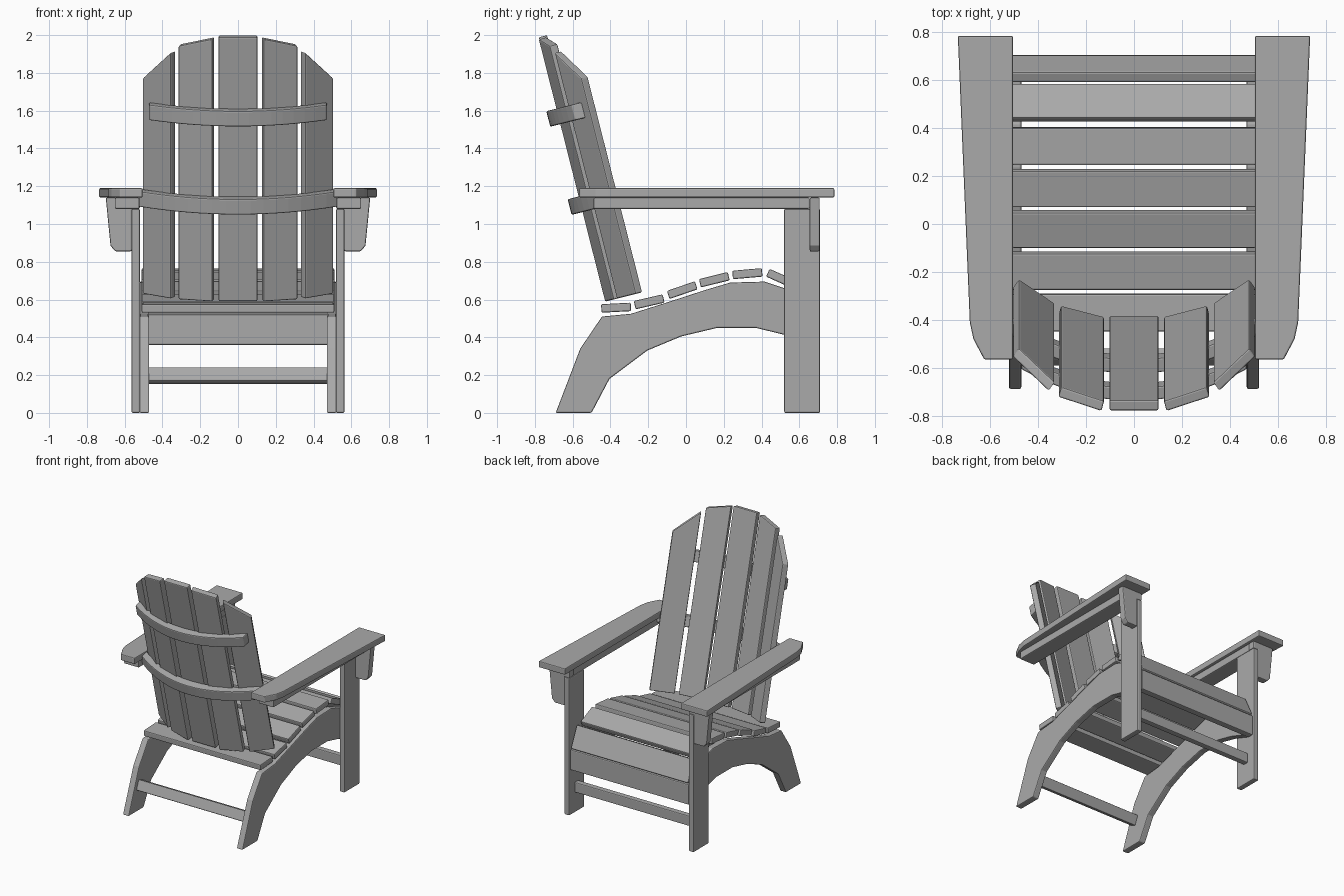
import bpy, bmesh
from math import radians, sin, cos
from mathutils import Matrix, Vector

if "Cube" in bpy.data.objects:
    bpy.data.objects.remove(bpy.data.objects["Cube"], do_unlink=True)

grey = bpy.data.materials.new("painted_grey")
grey.use_nodes = True
COLOUR = (0.4, 0.4, 0.4, 1)
grey.diffuse_color = COLOUR
grey.node_tree.nodes["Principled BSDF"].inputs["Base Color"].default_value = COLOUR


def prism(name, outline, offset, matrix=None, mirror=False):
    """Extrude an outline of 3D points by an offset, round its edges."""
    bm = bmesh.new()
    face = bm.faces.new([bm.verts.new(p) for p in outline])
    new = bmesh.ops.extrude_face_region(bm, geom=[face])["geom"]
    verts = [v for v in new if isinstance(v, bmesh.types.BMVert)]
    bmesh.ops.translate(bm, verts=verts, vec=Vector(offset))
    if matrix:
        bm.transform(matrix)
    bmesh.ops.recalc_face_normals(bm, faces=bm.faces)
    mesh = bpy.data.meshes.new(name)
    bm.to_mesh(mesh)
    bm.free()
    mesh.materials.append(grey)
    obj = bpy.data.objects.new(name, mesh)
    bpy.context.collection.objects.link(obj)
    bevel = obj.modifiers.new("rounded_edges", 'BEVEL')
    bevel.width = 0.007
    bevel.segments = 2
    bevel.limit_method = 'ANGLE'
    bevel.angle_limit = radians(35)
    if mirror:
        obj.modifiers.new("other_side", 'MIRROR').use_mirror_merge = False
    return obj


def side_profile(name, x0, x1, points, **kw):
    return prism(name, [(x0, y, z) for y, z in points], (x1 - x0, 0, 0), **kw)


def box(name, x, y, z, **kw):
    corners = [(y[0], z[0]), (y[1], z[0]), (y[1], z[1]), (y[0], z[1])]
    return side_profile(name, x[0], x[1], corners, **kw)


def cross_board(name, half, y, z, depth, height, tilt):
    """Board across the chair, centred on (y, z) and turned about x."""
    m = Matrix.Translation((0, y, z)) @ Matrix.Rotation(radians(tilt), 4, 'X')
    box(name, (-half, half), (-depth / 2, depth / 2), (-height / 2, height / 2), matrix=m)


# Legs and curved side rails
box("front_leg", (0.52, 0.563), (0.52, 0.71), (0, 1.08), mirror=True)
side_profile("side_rail_and_back_leg", 0.47, 0.522, [
    (-0.69, 0), (-0.56, 0.34), (-0.445, 0.51), (-0.29, 0.525), (-0.1, 0.585),
    (0.1, 0.65), (0.235, 0.69), (0.415, 0.695), (0.58, 0.64), (0.655, 0.5),
    (0.655, 0.365), (0.515, 0.415), (0.37, 0.45), (0.165, 0.45), (-0.025, 0.405),
    (-0.205, 0.33), (-0.405, 0.18), (-0.5, 0)], mirror=True)

# Seat slats following the rails
SLATS = [(-0.37, 0.557, 3), (-0.195, 0.588, 13), (-0.02, 0.65, 19),
         (0.15, 0.705, 14), (0.325, 0.737, 5), (0.505, 0.71, -24)]
for y, z, tilt in SLATS:
    cross_board("seat_slat", 0.51, y, z, 0.157, 0.045, tilt)
cross_board("seat_front_slat", 0.51, 0.648, 0.6, 0.047, 0.175, 25)

# Apron and stretchers
box("front_apron", (-0.515, 0.515), (0.655, 0.705), (0.36, 0.52))
box("front_stretcher", (-0.52, 0.52), (0.6, 0.645), (0.16, 0.24))
cross_board("back_stretcher", 0.475, -0.555, 0.197, 0.05, 0.08, -22)

# Arms with their supports
ARM = [(0.505, 0.785), (0.735, 0.785), (0.685, -0.41), (0.67, -0.48),
       (0.625, -0.565), (0.505, -0.565)]
prism("arm", [(x, y, 1.14) for x, y in ARM], (0, 0, 0.05), mirror=True)
box("arm_rail", (0.522, 0.652), (-0.49, 0.655), (1.08, 1.139), mirror=True)
BRACKET = [(0.52, 1.139), (0.7, 1.139), (0.675, 0.885), (0.65, 0.855),
           (0.563, 0.855), (0.563, 1.08), (0.52, 1.08)]
prism("arm_bracket", [(x, 0.655, z) for x, z in BRACKET], (0, 0.053, 0), mirror=True)

# Fanned back, built upright and then leaned backwards
LEAN = Matrix.Rotation(radians(14.2), 4, 'X')
FOOT = 0.676


def back_slat(name, x, depth, width, turn, inner_top, outer_top, mirror=True):
    m = LEAN @ Matrix.Translation((x, depth, 0)) @ Matrix.Rotation(radians(turn), 4, 'Z')
    h = width / 2
    outline = [(-h, -0.0225, FOOT), (h, -0.0225, FOOT),
               (h, -0.0225, outer_top), (-h, -0.0225, inner_top)]
    prism(name, outline, (0, 0.045, 0), matrix=m, mirror=mirror)


back_slat("back_slat_middle", 0, -0.245, 0.204, 0, 2.119, 2.119, mirror=False)
back_slat("back_slat_inner", 0.22, -0.226, 0.186, 15, 2.11, 2.06)
back_slat("back_slat_outer", 0.418, -0.137, 0.182, 35, 2.02, 1.853)


# Curved ribs behind the back
def rib(name, half, low, high, thick):
    xs = [half * i / 8 for i in range(-8, 9)]
    curve = [(x, 0.62 * x * x - 0.268) for x in xs]
    outline = [(x, v, low) for x, v in curve]
    outline += [(x, v - thick, low) for x, v in reversed(curve)]
    prism(name, outline, (0, 0, high - low), matrix=LEAN)


rib("upper_rib", 0.47, 1.645, 1.73, 0.057)
rib("lower_rib", 0.535, 1.165, 1.25, 0.062)
